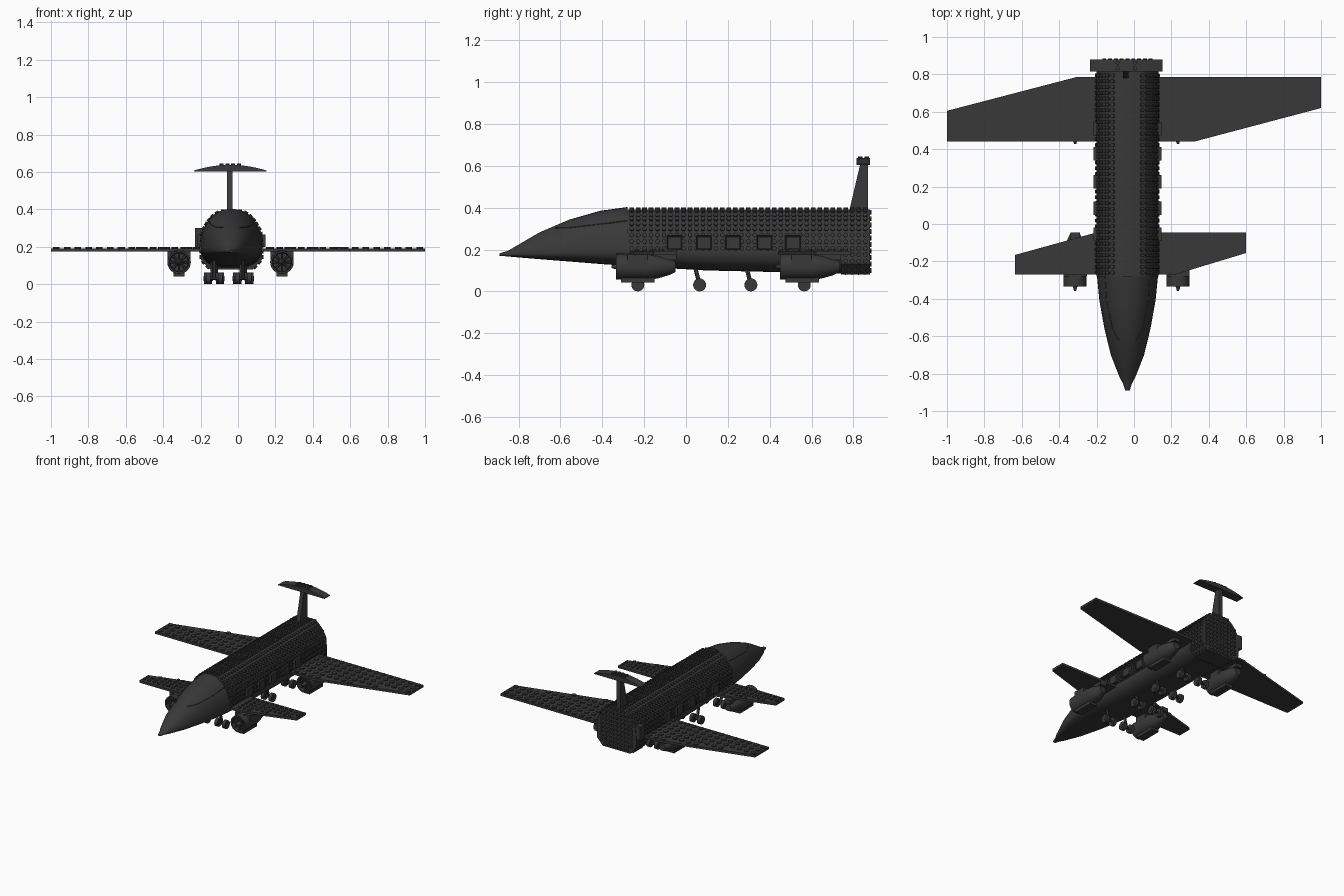
import bpy, bmesh, math
from mathutils import Vector, Matrix

if "Cube" in bpy.data.objects:
    bpy.data.objects.remove(bpy.data.objects["Cube"])

CX = -0.035  # fuselage centre line
mat = bpy.data.materials.new("dark charcoal")
mat.use_nodes = True
mat.diffuse_color = (0.04, 0.04, 0.04, 1)
mat.node_tree.nodes["Principled BSDF"].inputs["Base Color"].default_value = (0.04, 0.04, 0.04, 1)


def finish(name, bm, angle=30):
    bmesh.ops.recalc_face_normals(bm, faces=bm.faces)
    mesh = bpy.data.meshes.new(name)
    bm.to_mesh(mesh)
    bm.free()
    mesh.materials.append(mat)
    ob = bpy.data.objects.new(name, mesh)
    bpy.context.collection.objects.link(ob)
    bpy.ops.object.select_all(action="DESELECT")
    ob.select_set(True)
    bpy.context.view_layer.objects.active = ob
    bpy.ops.object.shade_smooth_by_angle(angle=math.radians(angle))
    return ob


def loft(bm, rings):
    rows = [[bm.verts.new(p) for p in ring] for ring in rings]
    n = len(rows[0])
    for a, b in zip(rows, rows[1:]):
        for i in range(n):
            bm.faces.new((a[i], a[(i + 1) % n], b[(i + 1) % n], b[i]))
    bm.faces.new(rows[0])
    bm.faces.new(rows[-1])


def cylinder(bm, a, b, r1, r2=None, sides=12):
    a, b = Vector(a), Vector(b)
    rot = (b - a).to_track_quat("Z", "Y").to_matrix().to_4x4()
    bmesh.ops.create_cone(bm, cap_ends=True, segments=sides, radius1=r1,
                          radius2=r1 if r2 is None else r2, depth=(b - a).length,
                          matrix=Matrix.Translation((a + b) / 2) @ rot)


def box(bm, lo, hi):
    lo, hi = Vector(lo), Vector(hi)
    m = Matrix.Translation((lo + hi) / 2) @ Matrix.Diagonal((*(hi - lo), 1))
    return bmesh.ops.create_cube(bm, size=1, matrix=m)["verts"]


def stud(bm, p, normal, r=0.011, h=0.008):
    p = Vector(p)
    cylinder(bm, p - Vector(normal) * 0.002, p + Vector(normal) * h, r, sides=10)


def inside(x, y, poly, margin):
    for (ax, ay), (bx, by) in zip(poly, poly[1:] + poly[:1]):
        cross = (bx - ax) * (y - ay) - (by - ay) * (x - ax)
        if cross < margin * math.hypot(bx - ax, by - ay):
            return False
    return True


# Nose cone: domed above, flattened below
def hull_point(y, w, top, mid, bottom, a):
    c, s = math.cos(a), math.sin(a)
    if s >= 0:
        return (CX + w * c, y, mid + (top - mid) * s)
    return (CX + w * math.copysign(abs(c) ** 0.7, c), y, mid - (mid - bottom) * abs(s) ** 0.8)


def hull_ring(*station, n=40):
    return [hull_point(*station, 2 * math.pi * i / n) for i in range(n)]


NOSE = [(-0.89, 0.012, 0.182, 0.176, 0.170), (-0.85, 0.025, 0.194, 0.178, 0.167),
        (-0.82, 0.042, 0.212, 0.18, 0.164), (-0.70, 0.089, 0.282, 0.186, 0.154),
        (-0.56, 0.123, 0.342, 0.192, 0.143), (-0.41, 0.15, 0.385, 0.198, 0.131),
        (-0.28, 0.163, 0.403, 0.2, 0.122)]
bm = bmesh.new()
loft(bm, [hull_ring(*s) for s in NOSE])
finish("nose_cone", bm, 40)

# Windscreen seam running over the nose
bm = bmesh.new()
seam = [hull_point(*NOSE[6], 0.75), hull_point(*NOSE[5], 0.72), hull_point(*NOSE[4], 0.85),
        hull_point(-0.62, 0.108, 0.317, 0.19, 0.148, 1.1)]
seam += [(2 * CX - x, y, z) for x, y, z in reversed(seam)]
for a, b in zip(seam, seam[1:]):
    cylinder(bm, a, b, 0.003, sides=6)
finish("windscreen_seam", bm)

# Rounded belly
bm = bmesh.new()
loft(bm, [hull_ring(-0.28, 0.163, 0.23, 0.2, 0.122), hull_ring(0.1, 0.163, 0.23, 0.2, 0.1),
          hull_ring(0.76, 0.163, 0.23, 0.2, 0.085)])
finish("belly", bm, 40)

# Studded brick fuselage
HALF = [(0.165, 0.19), (0.157, 0.285), (0.128, 0.335), (0.095, 0.372), (0.06, 0.392)]
TAIL = [(0.115, 0.08), (0.162, 0.13)] + HALF


def section(half, y):
    return [(CX + x, y, z) for x, z in half] + [(CX - x, y, z) for x, z in reversed(half)]


bm = bmesh.new()
loft(bm, [section(HALF, -0.28), section(HALF, 0.76)])
loft(bm, [section(TAIL, 0.74), section(TAIL, 0.878)])
finish("fuselage", bm)

PITCH = 0.031
bm = bmesh.new()
for side in (1, -1):
    for k, ((xa, za), (xb, zb)) in enumerate(zip(TAIL, TAIL[1:])):
        edge = Vector((xb - xa, 0, zb - za))
        normal = Vector((edge.z * side, 0, -edge.x)).normalized()
        rows = max(1, round(edge.length / PITCH))
        for r in range(rows):
            t = (r + 0.5) / rows
            for j in range(37):
                y = -0.26 + j * PITCH
                if k >= 2 or y > 0.75:
                    stud(bm, (CX + side * (xa + edge.x * t), y, za + edge.z * t), normal)
for i in range(4):
    for j in range(37):
        stud(bm, (CX + (i - 1.5) * PITCH, -0.26 + j * PITCH, 0.392), (0, 0, 1))
outline = [(x, z) for x, y, z in section(TAIL, 0)]
for i in range(11):
    for j in range(10):
        x, z = CX + (i - 5) * PITCH, 0.1 + j * PITCH
        if inside(x, z, outline, 0.01):
            stud(bm, (x, 0.878, z), (0, 1, 0))
finish("fuselage_studs", bm)

# Window frames with recessed panes, and the rear side brick
bm = bmesh.new()
for side in (1, -1):
    for y in (-0.055, 0.085, 0.225, 0.375, 0.51):
        verts = box(bm, (CX + side * 0.168 - 0.014, y - 0.036, 0.2),
                    (CX + side * 0.168 + 0.014, y + 0.036, 0.266))
        bm.normal_update()
        face = max({f for v in verts for f in v.link_faces},
                   key=lambda f: f.calc_center_median().x * side)
        bmesh.ops.inset_region(bm, faces=[face], thickness=0.007, depth=-0.005)
finish("window_frames", bm)
bm = bmesh.new()
box(bm, (-0.23, 0.82, 0.2), (-0.18, 0.875, 0.3))
finish("rear_side_brick", bm)


# Wings: flat studded plates, the two sides swept opposite ways
def wing(name, poly, pitch, radius):
    bm = bmesh.new()
    loft(bm, [[(x, y, z) for x, y in poly] for z in (0.175, 0.192)])
    xs, ys = zip(*poly)
    nx, ny = int((max(xs) - min(xs)) / pitch), int((max(ys) - min(ys)) / pitch + 0.1)
    for i in range(nx):
        for j in range(ny):
            x = (min(xs) if min(xs) < -0.3 else max(xs) - nx * pitch) + (i + 0.5) * pitch
            y = (min(ys) + max(ys)) / 2 + (j - (ny - 1) / 2) * pitch
            if abs(x - CX) > 0.18 and inside(x, y, poly, radius):
                stud(bm, (x, y, 0.192), (0, 0, 1), radius)
    finish(name, bm)


wing("left_main_wing", [(CX, 0.44), (0.32, 0.44), (1, 0.62), (1, 0.785), (CX, 0.785)], 0.0575, 0.018)
wing("right_main_wing", [(-1, 0.44), (CX, 0.44), (CX, 0.785), (-0.31, 0.785), (-1, 0.605)], 0.0575, 0.018)
wing("left_front_wing", [(CX, -0.27), (0.22, -0.27), (0.6, -0.155), (0.6, -0.045), (CX, -0.045)], 0.04, 0.012)
wing("right_front_wing", [(-0.635, -0.27), (CX, -0.27), (CX, -0.045), (-0.2, -0.045), (-0.635, -0.165)], 0.04, 0.012)

# Engines: hollow cowl, fan, spinner, pylon and bottom block
COWL = [(0.03, 0.048), (0, 0.052), (0, 0.062), (0.15, 0.063), (0.2, 0.056), (0.255, 0.04), (0.285, 0.025)]
for row, y0 in (("front", -0.335), ("rear", 0.45)):
    for side, x0 in (("left", 0.235), ("right", -0.315)):
        bm = bmesh.new()
        ring = [2 * math.pi * i / 24 for i in range(24)]
        loft(bm, [[(x0 + r * math.cos(a), y0 + dy, 0.118 + r * math.sin(a)) for a in ring]
                  for dy, r in COWL])
        cylinder(bm, (x0, y0 + 0.03, 0.118), (x0, y0 - 0.022, 0.118), 0.02, 0.006)
        for i in range(8):
            a = i * math.pi / 4
            tip = (x0 + 0.05 * math.cos(a), y0 + 0.02, 0.118 + 0.05 * math.sin(a))
            cylinder(bm, (x0, y0 + 0.02, 0.118), tip, 0.004, 0.008, sides=6)
        box(bm, (x0 - 0.03, y0 + 0.025, 0.042), (x0 + 0.03, y0 + 0.185, 0.075))
        box(bm, (x0 - 0.025, y0 + 0.04, 0.15), (x0 + 0.025, y0 + 0.29, 0.18))
        box(bm, (x0 - 0.062, y0 + 0.055, 0.113), (x0 + 0.062, y0 + 0.15, 0.178))
        finish(f"{side}_{row}_engine", bm)

# Landing gear: slanted strut with twin wheels
for name, y, shift in (("first", -0.23, 0), ("second", 0.065, -0.01), ("third", 0.31, 0.01), ("fourth", 0.565, 0)):
    for side, x in (("left", 0.028), ("right", -0.128)):
        x += shift
        bm = bmesh.new()
        cylinder(bm, (x, y - 0.025, 0.13), (x, y, 0.032), 0.01)
        cylinder(bm, (x - 0.04, y, 0.031), (x + 0.04, y, 0.031), 0.008)
        for dx in (-0.032, 0.032):
            cylinder(bm, (x + dx - 0.012, y, 0.031), (x + dx + 0.012, y, 0.031), 0.031, sides=20)
            cylinder(bm, (x + dx - 0.015, y, 0.031), (x + dx + 0.015, y, 0.031), 0.014)
        finish(f"{side}_{name}_landing_gear", bm)

# Tail fin
bm = bmesh.new()
loft(bm, [[(x, 0.78, 0.385), (x, 0.87, 0.385), (x, 0.87, 0.62), (x, 0.835, 0.62)]
          for x in (-0.06, -0.03)])
finish("tail_fin", bm)

# Arched tailplane with studs on its crown
bm = bmesh.new()
arc = [-0.235 + 0.387 * i / 16 for i in range(17)]
top = [(x, 0.638 - 0.03 * ((x + 0.0415) / 0.1935) ** 2) for x in arc]
outline = top + [(0.152, 0.603), (-0.235, 0.603)]
loft(bm, [[(x, y, z) for x, z in outline] for y in (0.815, 0.88)])
for i in range(4):
    for y in (0.832, 0.863):
        stud(bm, (-0.0415 + (i - 1.5) * PITCH, y, 0.637), (0, 0, 1))
finish("tailplane", bm)
